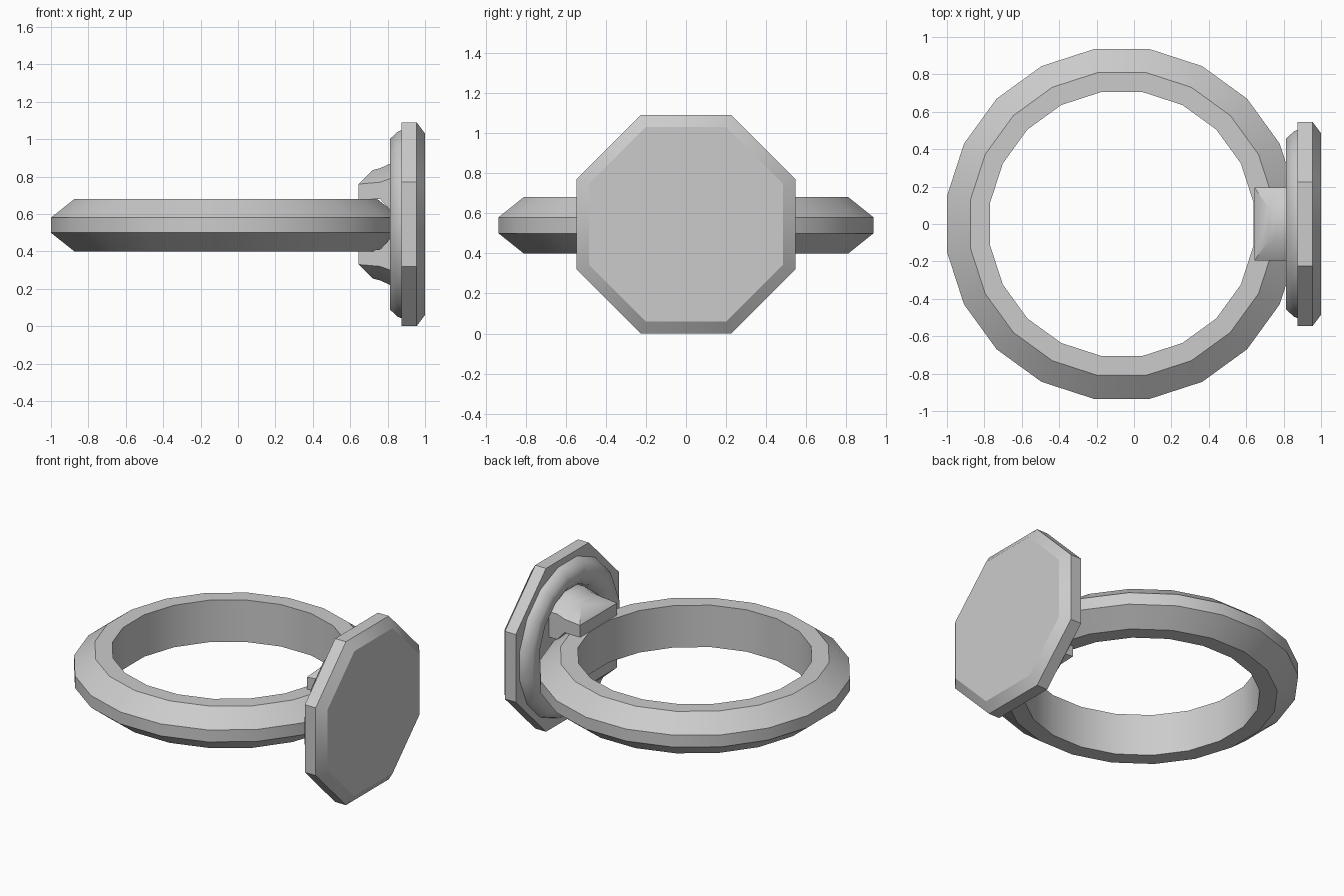
import bpy, bmesh
from math import radians, cos, sin, pi
from mathutils import Matrix

if "Cube" in bpy.data.objects:
    bpy.data.objects.remove(bpy.data.objects["Cube"])


def finish(bm, name, angle):
    bmesh.ops.recalc_face_normals(bm, faces=bm.faces)
    mesh = bpy.data.meshes.new(name)
    bm.to_mesh(mesh)
    bm.free()
    obj = bpy.data.objects.new(name, mesh)
    bpy.context.collection.objects.link(obj)
    bpy.ops.object.select_all(action='DESELECT')
    obj.select_set(True)
    bpy.context.view_layer.objects.active = obj
    bpy.ops.object.shade_smooth_by_angle(angle=radians(angle))
    return obj


def lathe(name, profile, sides, matrix, closed, angle=30):
    """Turn (radius, height) points around z, then place with matrix."""
    bm = bmesh.new()
    loops = []
    for r, h in profile:
        loops.append([bm.verts.new((r * cos((i + .5) * 2 * pi / sides),
                                    r * sin((i + .5) * 2 * pi / sides), h))
                      for i in range(sides)])
    pairs = list(zip(loops, loops[1:]))
    if closed:
        pairs.append((loops[-1], loops[0]))
    else:
        bm.faces.new(loops[0])
        bm.faces.new(loops[-1])
    for a, b in pairs:
        for i in range(sides):
            j = (i + 1) % sides
            bm.faces.new((a[i], a[j], b[j], b[i]))
    bm.transform(matrix)
    return finish(bm, name, angle)


MID = 0.545  # height of the signet face centre
along_x = Matrix.Translation((0, 0, MID)) @ Matrix.Rotation(pi / 2, 4, 'Y')

# Finger band, bevelled on the outside
lathe("band", [(.714, .40), (.82, .40), (.947, .50), (.947, .58),
               (.82, .68), (.714, .68)],
      20, Matrix.Translation((-.065, 0, 0)), True)

# Octagonal signet plate with bevelled front
k = 1 / cos(pi / 8)
lathe("signet_plate", [(.545 * k, .875), (.545 * k, .955), (.485 * k, 1.0)],
      8, along_x, False)

# Rounded rim behind the plate
lathe("back_rim", [(.515, .88), (.505, .855), (.465, .812), (.39, .812),
                   (.345, .845), (.33, .88)],
      16, along_x, True, 60)


# Claws gripping the band, above and below
def claw(name, side):
    # arch sections from the tip to the root: x, bottom, shoulder, top
    sections = [(.645, .72, .68, .76, .835), (.76, .76, .68, .77, .845),
                (.815, .815, .62, .79, .87), (.88, .88, .62, .79, .87)]
    bm = bmesh.new()
    loops = []
    for x, x_top, low, shoulder, top in sections:
        pts = [(x, -.195, low), (x, -.195, shoulder), (x_top, -.085, top),
               (x_top, .085, top), (x, .195, shoulder), (x, .195, low)]
        loops.append([bm.verts.new((px, y, MID + side * (z - MID)))
                      for px, y, z in pts])
    for a, b in zip(loops, loops[1:]):
        for i in range(6):
            j = (i + 1) % 6
            bm.faces.new((a[i], a[j], b[j], b[i]))
    tip = loops[0]
    bm.faces.new((tip[0], tip[1], tip[4], tip[5]))
    bm.faces.new(tip[1:5])
    bm.faces.new(loops[-1])
    finish(bm, name, 42)


claw("upper_claw", 1)
claw("lower_claw", -1)
